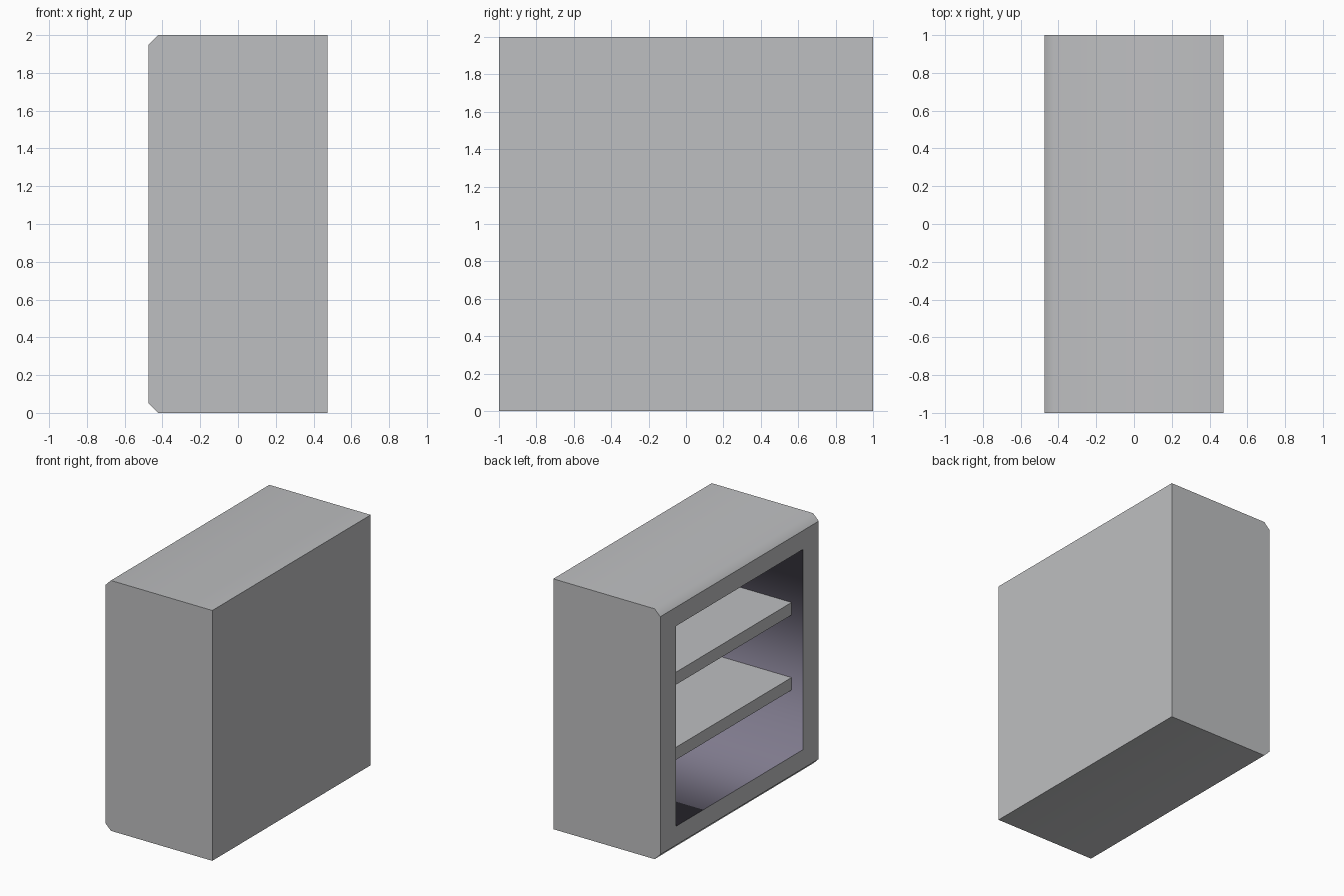
import bpy
import bmesh
from math import radians
from mathutils import Vector

default = bpy.data.objects.get("Cube")
if default:
    bpy.data.objects.remove(default, do_unlink=True)


def make_material(name, rgb):
    mat = bpy.data.materials.new(name)
    mat.use_nodes = True
    colour = (*rgb, 1)
    mat.diffuse_color = colour
    mat.node_tree.nodes["Principled BSDF"].inputs["Base Color"].default_value = colour
    return mat


grey = make_material("light grey", (0.515, 0.521, 0.533))
purple = make_material("muted purple", (0.212, 0.195, 0.266))

HALF_X = 0.473       # the open side faces -x
HEIGHT = 2.0
CHAMFER = 0.05
OPENING = 0.8        # half width and half height of the opening
WALL = 0.1           # panel behind the shelves
RECESS = 0.1         # shelves sit back from the opening


def finish(bm, name, mats):
    mesh = bpy.data.meshes.new(name)
    bm.to_mesh(mesh)
    bm.free()
    obj = bpy.data.objects.new(name, mesh)
    bpy.context.collection.objects.link(obj)
    for mat in mats:
        mesh.materials.append(mat)
    return obj


def build_cabinet():
    bm = bmesh.new()
    # Outer shell: chamfered profile swept along y
    inner = CHAMFER - HALF_X
    profile = [(HALF_X, 0), (HALF_X, HEIGHT), (inner, HEIGHT),
               (-HALF_X, HEIGHT - CHAMFER), (-HALF_X, CHAMFER), (inner, 0)]
    cap = bm.faces.new([bm.verts.new((x, -1, z)) for x, z in profile])
    swept = bmesh.ops.extrude_face_region(bm, geom=[cap])["geom"]
    bmesh.ops.translate(bm, vec=(0, 2, 0),
                        verts=[v for v in swept if isinstance(v, bmesh.types.BMVert)])
    bmesh.ops.recalc_face_normals(bm, faces=bm.faces)

    # Square opening, inset in the chamfered side and pushed inwards
    opening = min(bm.faces, key=lambda f: f.calc_center_median().x)
    bmesh.ops.inset_region(bm, faces=[opening], thickness=0.15)
    mid = HEIGHT / 2
    for v in opening.verts:
        v.co.y = OPENING if v.co.y > 0 else -OPENING
        v.co.z = mid + (OPENING if v.co.z > mid else -OPENING)
    back = bmesh.ops.extrude_discrete_faces(bm, faces=[opening])["faces"][0]
    for v in back.verts:
        v.co.x = HALF_X - WALL

    # Purple lining inside, soft shading only between the chamfers and the ends
    for f in bm.faces:
        f.smooth = True
        f.material_index = int(all(abs(v.co.y) < OPENING + 0.01 for v in f.verts))
    for e in bm.edges:
        on_rim = all(v.co.x < 0.01 - HALF_X for v in e.verts)
        e.smooth = e.calc_face_angle(3) < radians(50) and not on_rim
    return finish(bm, "cabinet_body", [grey, purple])


def build_shelf(name, z):
    bm = bmesh.new()
    front, rear = RECESS - HALF_X, HALF_X - WALL
    bmesh.ops.create_cube(bm, size=1)
    bmesh.ops.scale(bm, vec=(rear - front, 2 * OPENING, 0.1), verts=bm.verts)
    bmesh.ops.translate(bm, vec=Vector(((front + rear) / 2, 0, z)), verts=bm.verts)
    return finish(bm, name, [grey])


build_cabinet()
for name, z in (("lower_shelf", 0.7), ("upper_shelf", 1.3)):
    build_shelf(name, z)
